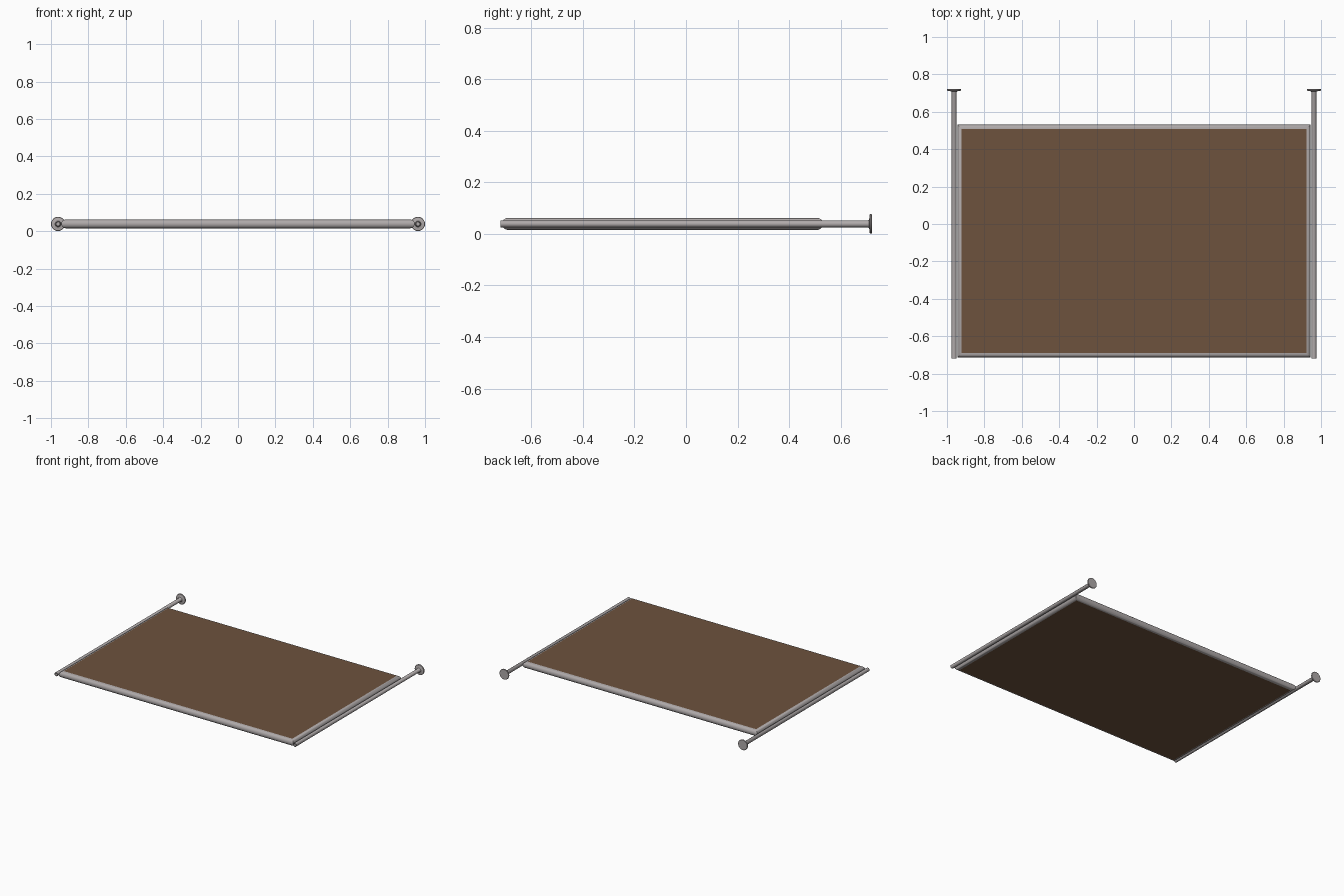
import bpy, bmesh, math
from mathutils import Vector

if "Cube" in bpy.data.objects:
    bpy.data.objects.remove(bpy.data.objects["Cube"])

ZC = 0.039            # centre height of everything
R = 0.0235            # radius of the rounded frame edge
X, Y0, Y1 = 0.921, -0.69, 0.508   # panel rectangle


def material(name, col):
    m = bpy.data.materials.new(name)
    m.diffuse_color = (*col, 1)
    m.use_nodes = True
    m.node_tree.nodes["Principled BSDF"].inputs["Base Color"].default_value = m.diffuse_color
    return m


metal = material("grey metal", (0.43, 0.40, 0.40))
wood = material("brown board", (0.155, 0.084, 0.047))


def finish(bm, name, mat, angle=35):
    bmesh.ops.recalc_face_normals(bm, faces=bm.faces)
    me = bpy.data.meshes.new(name)
    bm.to_mesh(me)
    bm.free()
    ob = bpy.data.objects.new(name, me)
    bpy.context.collection.objects.link(ob)
    me.materials.append(mat)
    bpy.ops.object.select_all(action='DESELECT')
    ob.select_set(True)
    bpy.context.view_layer.objects.active = ob
    bpy.ops.object.shade_smooth_by_angle(angle=math.radians(angle))
    return ob


# brown board, flush with the top and bottom of the frame
bm = bmesh.new()
bmesh.ops.create_cube(bm, size=1)
for v in bm.verts:
    v.co = Vector((v.co.x * 2 * X, (Y0 + Y1) / 2 + v.co.y * (Y1 - Y0), ZC + v.co.z * 2 * R))
finish(bm, "board", wood)

# half-round frame swept round the board with mitred corners
bm = bmesh.new()
N = 12
rings = []
for sx, sy in ((-1, -1), (1, -1), (1, 1), (-1, 1)):
    ring = []
    for i in range(N + 1):
        a = -math.pi / 2 + math.pi * i / N
        d, z = R * math.cos(a), R * math.sin(a)
        ring.append(bm.verts.new((sx * (X + d), (Y0 if sy < 0 else Y1) + sy * d, ZC + z)))
    rings.append(ring)
for k in range(4):
    a, b = rings[k], rings[(k + 1) % 4]
    for i in range(N):
        bm.faces.new((a[i], b[i], b[i + 1], a[i + 1]))
finish(bm, "edge_frame", metal)

# side rails: open tubes ending in a round foot, (radius, y) lathe profile
profile = [(0, -0.70), (0.009, -0.70), (0.009, -0.72), (0.0135, -0.72), (0.0135, 0.704),
           (0.016, 0.709), (0.022, 0.7115), (0.036, 0.7125), (0.038, 0.715),
           (0.038, 0.7195), (0.036, 0.721), (0, 0.721)]
for side, label in ((-1, "left"), (1, "right")):
    bm = bmesh.new()
    vs = [bm.verts.new((r, y, 0)) for r, y in profile]
    es = [bm.edges.new(p) for p in zip(vs, vs[1:])]
    bmesh.ops.spin(bm, geom=vs + es, cent=(0, 0, 0), axis=(0, 1, 0),
                   angle=2 * math.pi, steps=24, use_duplicate=False)
    bmesh.ops.remove_doubles(bm, verts=bm.verts, dist=1e-5)
    bmesh.ops.translate(bm, verts=bm.verts, vec=(side * 0.962, 0, ZC))
    finish(bm, label + "_leg", metal)
